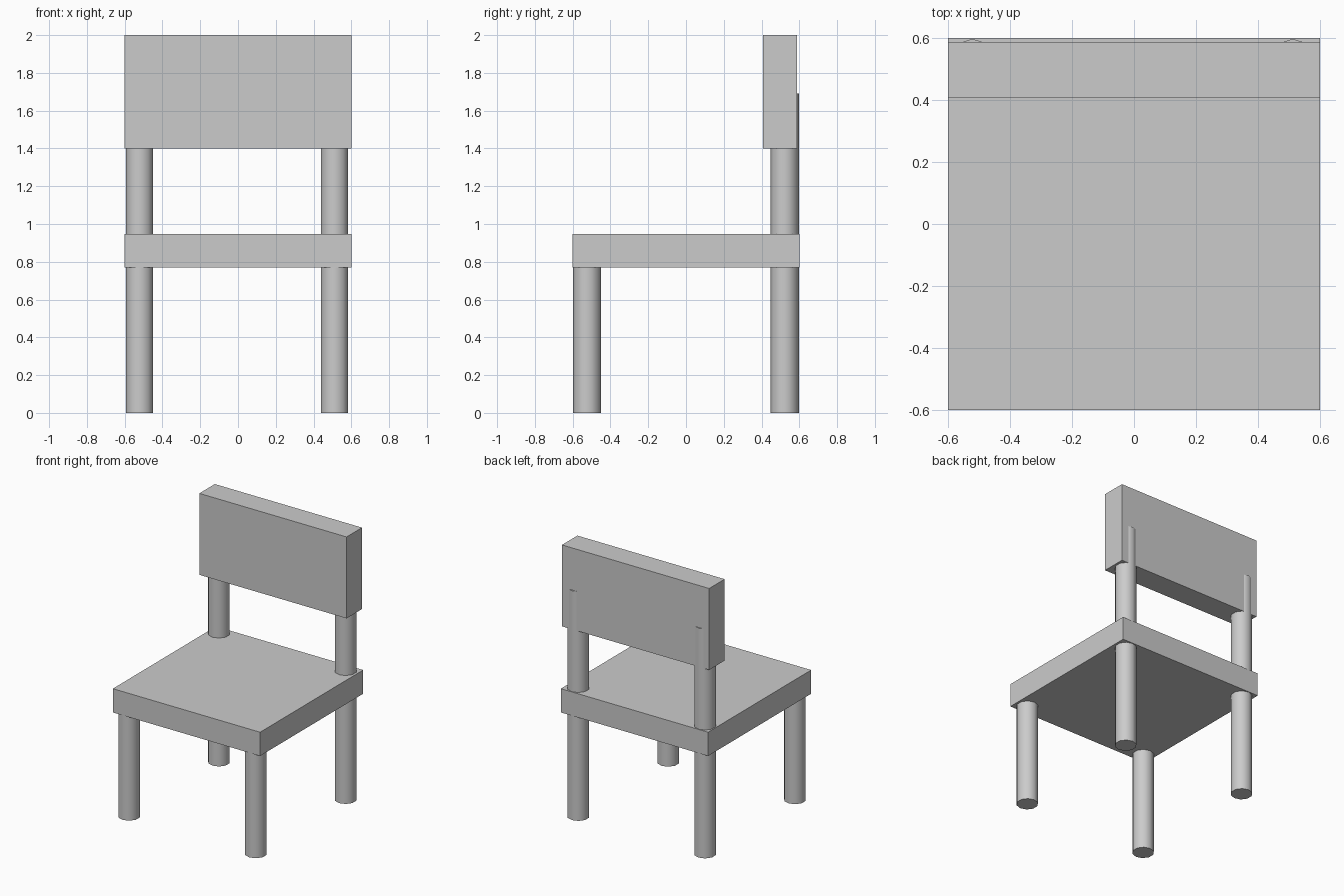
import bpy
import math

if "Cube" in bpy.data.objects:
    bpy.data.objects.remove(bpy.data.objects["Cube"])


def box(name, x, y, z):
    """Box from (min, max) pairs on each axis."""
    spans = (x, y, z)
    bpy.ops.mesh.primitive_cube_add(size=1, location=[(a + b) / 2 for a, b in spans])
    ob = bpy.context.object
    ob.name = name
    ob.scale = [b - a for a, b in spans]
    bpy.ops.object.transform_apply(location=False, rotation=False, scale=True)


def leg(name, x, y, top):
    """Ten-sided round leg standing on the floor."""
    bpy.ops.mesh.primitive_cylinder_add(vertices=10, radius=0.075, depth=top,
                                        location=(x, y, top / 2))
    bpy.context.object.name = name
    bpy.ops.object.shade_smooth_by_angle(angle=math.radians(45))


# Seat slab and backrest panel
box("seat", (-0.6, 0.6), (-0.6, 0.6), (0.771, 0.946))
box("backrest", (-0.6, 0.6), (0.407, 0.587), (1.40, 2.0))

# Short front legs stop in the seat, rear legs run up into the backrest
for side, x in (("left", -0.521), ("right", 0.512)):
    leg(f"front_leg_{side}", x, -0.524, 0.85)
    leg(f"rear_leg_{side}", x, 0.522, 1.69)
